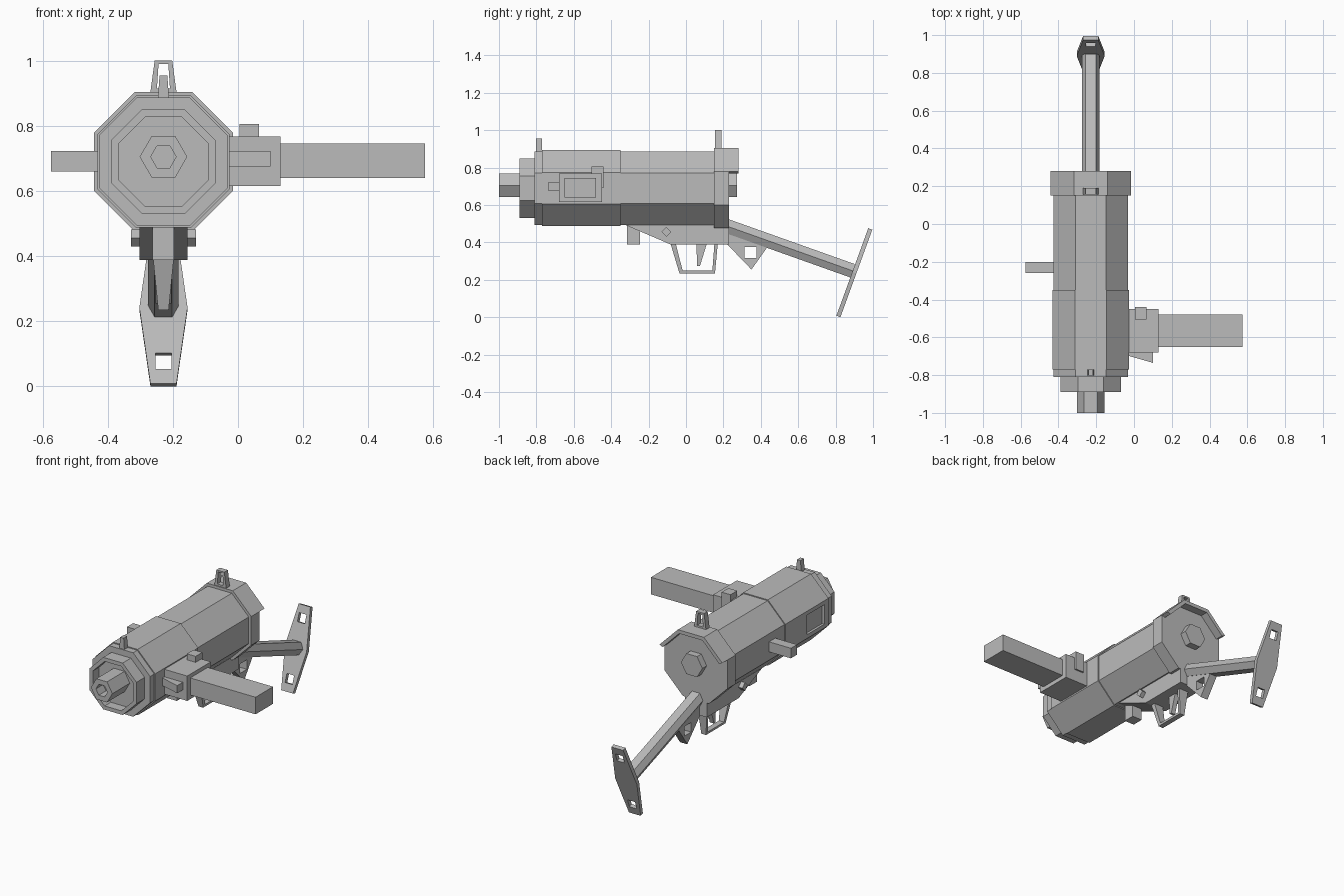
import bpy, bmesh, math
from mathutils import Vector, Matrix

cube = bpy.data.objects.get("Cube")
if cube:
    bpy.data.objects.remove(cube, do_unlink=True)

XC, ZC, ZB = -0.229, 0.69, 0.705      # body axis and barrel height

grey = bpy.data.materials.new("plain grey")
grey.use_nodes = True
colour = (0.5, 0.5, 0.5, 1)
grey.diffuse_color = colour
grey.node_tree.nodes["Principled BSDF"].inputs["Base Color"].default_value = colour


def finish(name, bm):
    bmesh.ops.recalc_face_normals(bm, faces=bm.faces)
    mesh = bpy.data.meshes.new(name)
    bm.to_mesh(mesh)
    bm.free()
    mesh.materials.append(grey)
    ob = bpy.data.objects.new(name, mesh)
    bpy.context.collection.objects.link(ob)
    return ob


def loft(name, rings):
    """Skin a list of equal-length point rings and cap both ends."""
    bm = bmesh.new()
    loops = [[bm.verts.new(p) for p in ring] for ring in rings]
    n = len(loops[0])
    for a, b in zip(loops, loops[1:]):
        for i in range(n):
            j = (i + 1) % n
            bm.faces.new((a[i], a[j], b[j], b[i]))
    bm.faces.new(loops[0])
    bm.faces.new(loops[-1])
    return finish(name, bm)


def box(name, x, y, z):
    return loft(name, [[(u, y[0], z[0]), (u, y[1], z[0]), (u, y[1], z[1]), (u, y[0], z[1])] for u in x])


def side_prism(name, pts, half):
    """Side outline (y, z) extruded evenly about the centre plane."""
    return loft(name, [[(XC + s * half, y, z) for y, z in pts] for s in (-1, 1)])


def front_prism(name, pts, y0, y1):
    """Front outline (x from the axis, z) extruded along y."""
    return loft(name, [[(XC + x, y, z) for x, z in pts] for y in (y0, y1)])


def polygon(sides, r, phase):
    return [(r * math.cos(math.tau * (i + phase) / sides),
             r * math.sin(math.tau * (i + phase) / sides)) for i in range(sides)]


def oct_points(apothem):
    return polygon(8, apothem / math.cos(math.pi / 8), 0.5)


def turned(name, steps, points, zc):
    """Many-sided body along y from (radius, y) steps."""
    return loft(name, [[(XC + x, y, zc + z) for x, z in points(r)] for r, y in steps])


def cut(ob, cutter):
    mod = ob.modifiers.new("cut", "BOOLEAN")
    mod.object, mod.operation, mod.solver = cutter, "DIFFERENCE", "EXACT"
    bpy.context.view_layer.update()
    bpy.context.view_layer.objects.active = ob
    bpy.ops.object.modifier_apply(modifier=mod.name)
    bpy.data.objects.remove(cutter, do_unlink=True)


def hex_points(r):
    return polygon(6, r, 0)


# Octagonal body sections
turned("rear_tube", [(0.197, -0.36), (0.197, 0.16)], oct_points, ZC)
front_tube = turned("front_tube", [(0.203, -0.77), (0.203, -0.35)], oct_points, ZC)
turned("front_ring", [(0.197, -0.81), (0.197, -0.765)], oct_points, ZC)
turned("rear_cap", [(0.214, 0.15), (0.214, 0.23)], oct_points, ZC)
turned("muzzle_collar", [(0.16, -0.80), (0.16, -0.89), (0.137, -0.89), (0.137, -0.83)], oct_points, ZC)

# Hexagonal barrel with a bore, and rear bolt
turned("barrel", [(0.073, -0.82), (0.073, -1.0), (0.039, -1.0), (0.039, -0.93)], hex_points, ZB)
turned("rear_bolt", [(0.073, 0.22), (0.073, 0.272)], hex_points, ZB)

# Hood over the upper three faces of the rear cap
arch = oct_points(0.214)[:4] + oct_points(0.192)[3::-1]
front_prism("rear_hood", [(x, ZC + z) for x, z in arch], 0.225, 0.28)

# Port recess on the right flank
cut(front_tube, box("port_cutter", (-0.6, XC - 0.188), (-0.73, -0.56), (0.63, 0.75)))

# Side feed housing and its long box
box("feed_housing", (-0.06, 0.13), (-0.68, -0.45), (0.615, 0.768))
box("feed_box", (0.12, 0.575), (-0.65, -0.48), (0.64, 0.745))
box("feed_catch", (0.005, 0.065), (-0.505, -0.44), (0.69, 0.805))
wedge = [(-0.04, -0.695), (0.1, -0.735), (0.1, -0.67), (-0.04, -0.67)]
loft("feed_wedge", [[(x, y, z) for x, y in wedge] for z in (0.675, 0.722)])

# Side handle
box("side_handle", (-0.575, -0.41), (-0.26, -0.2), (0.66, 0.722))

# Sights
front_prism("front_sight", [(-0.018, 0.87), (0.018, 0.87), (0.012, 0.955), (-0.012, 0.955)], -0.803, -0.77)
rear_sight = front_prism("rear_sight", [(-0.042, 0.89), (0.042, 0.89), (0.027, 1.0), (-0.027, 1.0)], 0.155, 0.19)
cut(rear_sight, front_prism("sight_cutter", [(-0.02, 0.915), (0.02, 0.915), (0.015, 0.99), (-0.015, 0.99)], 0.1, 0.25))

# Underside housing, front lug and cross pin
side_prism("lower_housing", [(-0.34, 0.5), (-0.08, 0.388), (0.23, 0.388), (0.23, 0.52), (-0.34, 0.52)], 0.074)
box("front_lug", (XC - 0.033, XC + 0.033), (-0.315, -0.245), (0.388, 0.5))
pin = polygon(4, 0.026, 0)
side_prism("cross_pin", [(y - 0.105, z + 0.456) for y, z in pin], 0.1)

# Guard loop narrowing downward, with the lever inside
guard = side_prism("guard_loop", [
    (-0.083, 0.395), (-0.035, 0.235), (0.155, 0.235), (0.17, 0.395),
    (0.152, 0.395), (0.141, 0.249), (-0.018, 0.249), (-0.055, 0.395)], 0.032)
for v in guard.data.vertices:
    v.co.x = XC + (v.co.x - XC) * (0.5 + 0.5 * (v.co.z - 0.235) / 0.16)
side_prism("lever", [(0.055, 0.395), (0.112, 0.395), (0.075, 0.275), (0.06, 0.275)], 0.014)

# Rear triangular loop
loop = side_prism("rear_loop", [(0.22, 0.46), (0.22, 0.39), (0.35, 0.255), (0.435, 0.375), (0.4, 0.42)], 0.025)
cut(loop, box("loop_cutter", (XC - 0.2, XC + 0.2), (0.313, 0.378), (0.316, 0.375)))

# Sloping hexagonal stock bar
bar = [(-0.027, 0.04), (0.027, 0.04), (0.047, 0), (0.027, -0.04), (-0.027, -0.04), (-0.047, 0)]
loft("stock_bar", [[(XC + x, y, zc + z) for x, z in bar] for y, zc in ((0.2, 0.494), (0.9, 0.245))])

# Tilted butt plate with two square windows
half = 0.249
outline = [(-0.04, -half), (0.04, -half), (0.074, 0), (0.04, half), (-0.04, half), (-0.074, 0)]
tilt = Matrix.Translation((XC, 0.9, 0.238)) @ Matrix.Rotation(math.radians(-20), 4, "X")


def plate(name, pts, thick):
    return loft(name, [[tilt @ Vector((x, y, z)) for x, z in pts] for y in (-thick, thick)])


butt = plate("butt_plate", outline, 0.0115)
for centre in (-0.175, 0.175):
    square = [(-0.025, -0.026), (0.025, -0.026), (0.025, 0.026), (-0.025, 0.026)]
    cut(butt, plate("window_cutter", [(x, z + centre) for x, z in square], 0.1))
